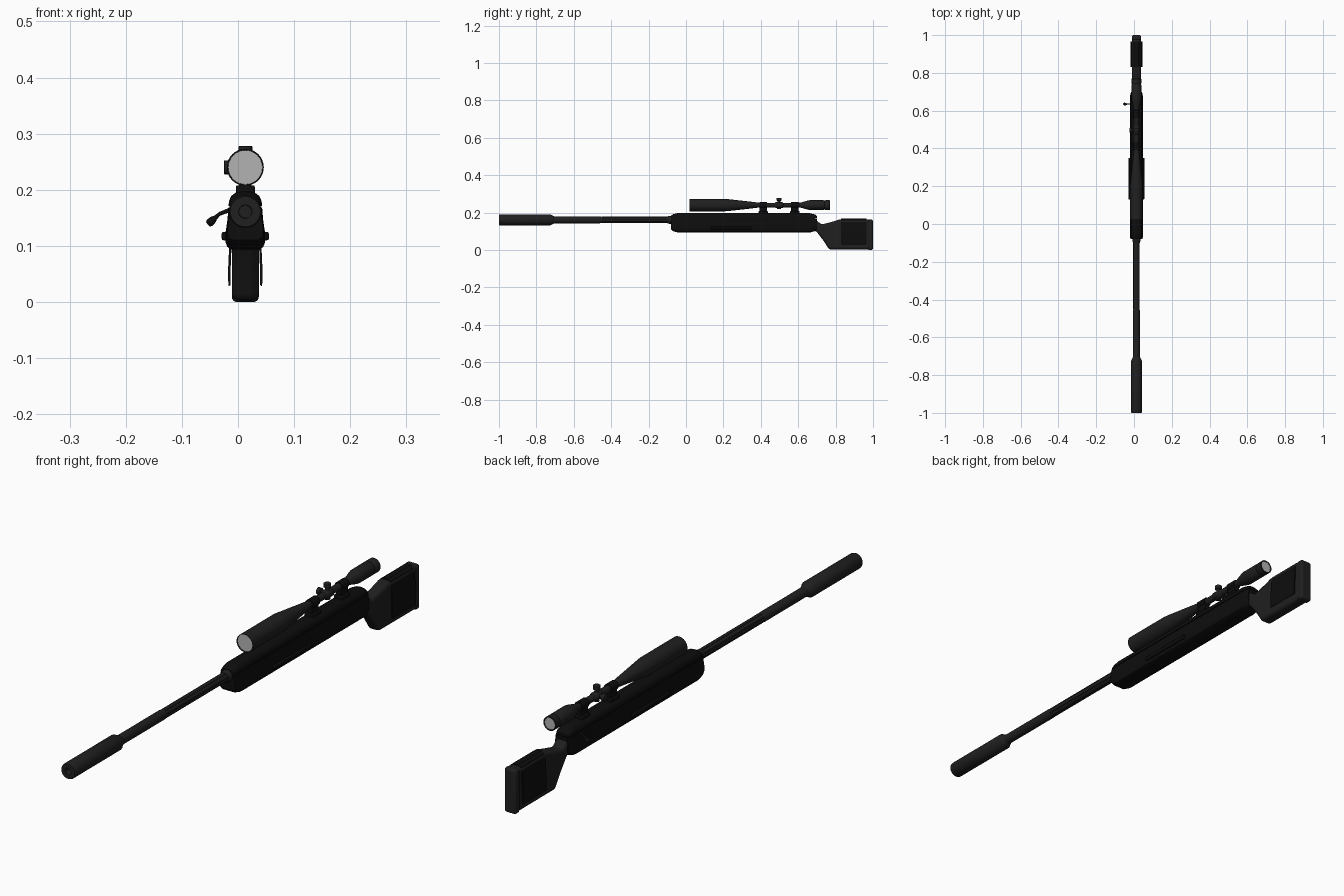
import bpy, bmesh, math
from mathutils import Vector

if "Cube" in bpy.data.objects:
    bpy.data.objects.remove(bpy.data.objects["Cube"])

CX = 0.013      # centre plane of the main body
BZ = 0.161      # barrel axis height
SZ = 0.240      # scope axis height


def material(name, v):
    m = bpy.data.materials.new(name)
    m.diffuse_color = (v, v, v, 1)
    m.use_nodes = True
    m.node_tree.nodes["Principled BSDF"].inputs["Base Color"].default_value = m.diffuse_color
    return m


BLACK = material("black", 0.004)
DARK = material("dark_grey", 0.014)
GLASS = material("glass", 0.45)


def finish(name, bm, mat, bevel=0, segs=3, angle=35):
    bmesh.ops.recalc_face_normals(bm, faces=bm.faces)
    me = bpy.data.meshes.new(name)
    bm.to_mesh(me)
    bm.free()
    ob = bpy.data.objects.new(name, me)
    bpy.context.collection.objects.link(ob)
    me.materials.append(mat)
    bpy.ops.object.select_all(action='DESELECT')
    ob.select_set(True)
    bpy.context.view_layer.objects.active = ob
    if bevel:
        b = ob.modifiers.new("Bevel", 'BEVEL')
        b.width, b.segments, b.limit_method = bevel, segs, 'ANGLE'
    bpy.ops.object.shade_smooth_by_angle(angle=math.radians(angle))
    return ob


def loft(name, rings, mat, **kw):
    bm = bmesh.new()
    vs = [[bm.verts.new(p) for p in r] for r in rings]
    n = len(vs[0])
    for a, b in zip(vs, vs[1:]):
        for i in range(n):
            j = (i + 1) % n
            bm.faces.new((a[i], a[j], b[j], b[i]))
    bm.faces.new(vs[0])
    bm.faces.new(vs[-1])
    return finish(name, bm, mat, **kw)


def lathe(name, start, axis, profile, mat, n=32, flute=0):
    """Turn (distance, radius) pairs around an axis through start."""
    start, axis = Vector(start), Vector(axis).normalized()
    u = axis.orthogonal().normalized()
    v = axis.cross(u)
    rings = []
    for d, r in profile:
        ring = []
        for i in range(n):
            t = 2 * math.pi * i / n
            k = r * (1 - flute * (i % 4 in (0, 1)))
            ring.append(start + axis * d + (u * math.cos(t) + v * math.sin(t)) * k)
        rings.append(ring)
    return loft(name, rings, mat)


def along_y(name, z, profile, mat, **kw):
    return lathe(name, (CX, 0, z), (0, 1, 0), profile, mat, **kw)


def extrude_x(name, pts, half, mat, cx=CX, **kw):
    return loft(name, [[(cx + s * half, y, z) for y, z in pts] for s in (-1, 1)], mat, **kw)


def box(name, x, y, z, mat, **kw):
    return extrude_x(name, [(y[0], z[0]), (y[1], z[0]), (y[1], z[1]), (y[0], z[1])],
                     (x[1] - x[0]) / 2, mat, cx=(x[0] + x[1]) / 2, **kw)


def section_body(name, half_profile, stations, mat, zmid, **kw):
    """Loft a mirrored (half width, z) section; stations are (y, width scale, height scale)."""
    rings = []
    for y, sx, sz in stations:
        pts = [(w, z) for w, z in half_profile] + [(-w, z) for w, z in reversed(half_profile)]
        rings.append([(CX + w * sx, y, zmid + (z - zmid) * sz) for w, z in pts])
    return loft(name, rings, mat, **kw)


# Suppressor with bore, and barrel
along_y("suppressor", BZ, [(-0.70, 0.017), (-0.715, 0.024), (-0.725, 0.029), (-0.995, 0.029),
                           (-1.0, 0.027), (-1.0, 0.012), (-0.96, 0.011)], DARK)
along_y("barrel", BZ, [(-0.72, 0.018), (-0.46, 0.018), (-0.45, 0.0165), (-0.05, 0.0165)], DARK)
along_y("barrel_flutes", BZ, [(-0.45, 0.0175), (-0.10, 0.0175)], DARK, flute=0.1)
along_y("barrel_collar", BZ, [(-0.10, 0.018), (-0.09, 0.021), (-0.06, 0.021)], DARK)

# Fore-end / lower chassis and the upper receiver, split by a thin seam
section_body("chassis", [(0.025, 0.094), (0.032, 0.098), (0.035, 0.106), (0.035, 0.125),
                         (0.032, 0.145), (0.030, 0.168)],
             [(-0.08, 0.90, 0.78), (-0.072, 0.95, 0.90), (-0.045, 1, 1), (0.665, 1, 1),
              (0.69, 0.92, 0.9), (0.70, 0.8, 0.75)], BLACK, 0.168)
section_body("receiver_core", [(0.026, 0.15), (0.026, 0.18)],
             [(-0.07, 1, 1), (0.69, 0.9, 1)], BLACK, 0.165)
section_body("receiver", [(0.030, 0.171), (0.029, 0.180), (0.025, 0.189), (0.017, 0.195), (0.006, 0.197)],
             [(-0.08, 0.90, 0.5), (-0.07, 0.95, 0.8), (-0.045, 1, 1), (0.66, 1, 1),
              (0.69, 0.9, 0.75), (0.70, 0.75, 0.4)], BLACK, 0.169)

# Side rails
for side, s in (("left", -1), ("right", 1)):
    x = CX + s * 0.036
    box("side_rail_" + side, (x - 0.006, x + 0.006), (0.13, 0.35), (0.110, 0.125), BLACK, bevel=0.003, segs=2)

# Grip and shoulder stock
extrude_x("grip_stock", [(0.67, 0.160), (0.695, 0.160), (0.725, 0.136), (0.785, 0.152), (0.82, 0.163),
                         (0.985, 0.163), (0.985, 0.003), (0.765, 0.003), (0.735, 0.050),
                         (0.695, 0.102), (0.67, 0.105)], 0.024, DARK, bevel=0.014, segs=4)

# Butt pad
box("butt_pad", (CX - 0.024, CX + 0.024), (0.972, 1.0), (0.0, 0.163), DARK, bevel=0.009, segs=4)

# Saddle cheek piece draped over the stock
half = [(0.030, 0.028), (0.031, 0.05), (0.027, 0.14), (0.021, 0.160), (0.010, 0.168)]
inner = [(0.008, 0.164), (0.018, 0.157), (0.023, 0.139), (0.0265, 0.05), (0.0265, 0.030)]
saddle = half + [(-w, z) for w, z in reversed(half)] + [(-w, z) for w, z in reversed(inner)] + \
    list(reversed([(w, z) for w, z in reversed(inner)][::-1]))[::-1]
loft("cheek_piece", [[(CX + w, y, z) for w, z in saddle] for y in (0.83, 0.965)], BLACK)

# Telescopic sight
along_y("scope_body", SZ, [(0.035, 0.030), (0.02, 0.031), (0.02, 0.033), (0.10, 0.033), (0.21, 0.033),
                           (0.225, 0.032), (0.375, 0.015), (0.39, 0.0125), (0.60, 0.0125),
                           (0.615, 0.014), (0.65, 0.024), (0.66, 0.026), (0.735, 0.026), (0.74, 0.024),
                           (0.745, 0.026), (0.768, 0.026), (0.77, 0.024), (0.77, 0.022), (0.76, 0.021)], DARK)
along_y("front_lens", SZ, [(0.023, 0.0305), (0.036, 0.0305)], GLASS)
along_y("rear_lens", SZ, [(0.758, 0.0215), (0.767, 0.0215)], GLASS)

# Adjustment turrets: top and left, on a central saddle
along_y("turret_saddle", SZ, [(0.475, 0.0125), (0.48, 0.016), (0.515, 0.016), (0.52, 0.0125)], DARK)
knob = [(0.0, 0.008), (0.022, 0.008), (0.024, 0.0125), (0.037, 0.0125), (0.038, 0.011)]
for name, axis in (("turret_top", (0, 0, 1)), ("turret_left", (-1, 0, 0))):
    lathe(name, (CX, 0.497, SZ), axis, knob, DARK, n=24)
lathe("turret_base", (CX, 0.497, SZ), (0, 0, -1), [(0, 0.01), (0.02, 0.01)], DARK, n=24)

# Scope mounts: clamp base, post and ring
for name, y in (("front", 0.413), ("rear", 0.582)):
    box("mount_base_" + name, (CX - 0.017, CX + 0.017), (y - 0.025, y + 0.025), (0.192, 0.208), BLACK, bevel=0.003, segs=2)
    box("mount_post_" + name, (CX - 0.011, CX + 0.011), (y - 0.02, y + 0.02), (0.205, 0.236), BLACK, bevel=0.002, segs=2)
    along_y("mount_ring_" + name, SZ, [(y - 0.021, 0.0125), (y - 0.02, 0.0165), (y + 0.02, 0.0165),
                                       (y + 0.021, 0.0125)], BLACK)

# Bolt handle on the left side
a, b = Vector((-0.010, 0.635, 0.166)), Vector((-0.033, 0.635, 0.157))
lathe("bolt_arm", a, b - a, [(0, 0.004), ((b - a).length, 0.0035)], BLACK, n=12)
lathe("bolt_knob", b, (-0.8, 0, -0.72), [(-0.002, 0.003), (0.01, 0.004), (0.014, 0.0065),
                                         (0.024, 0.0075), (0.028, 0.005)], BLACK, n=16)
